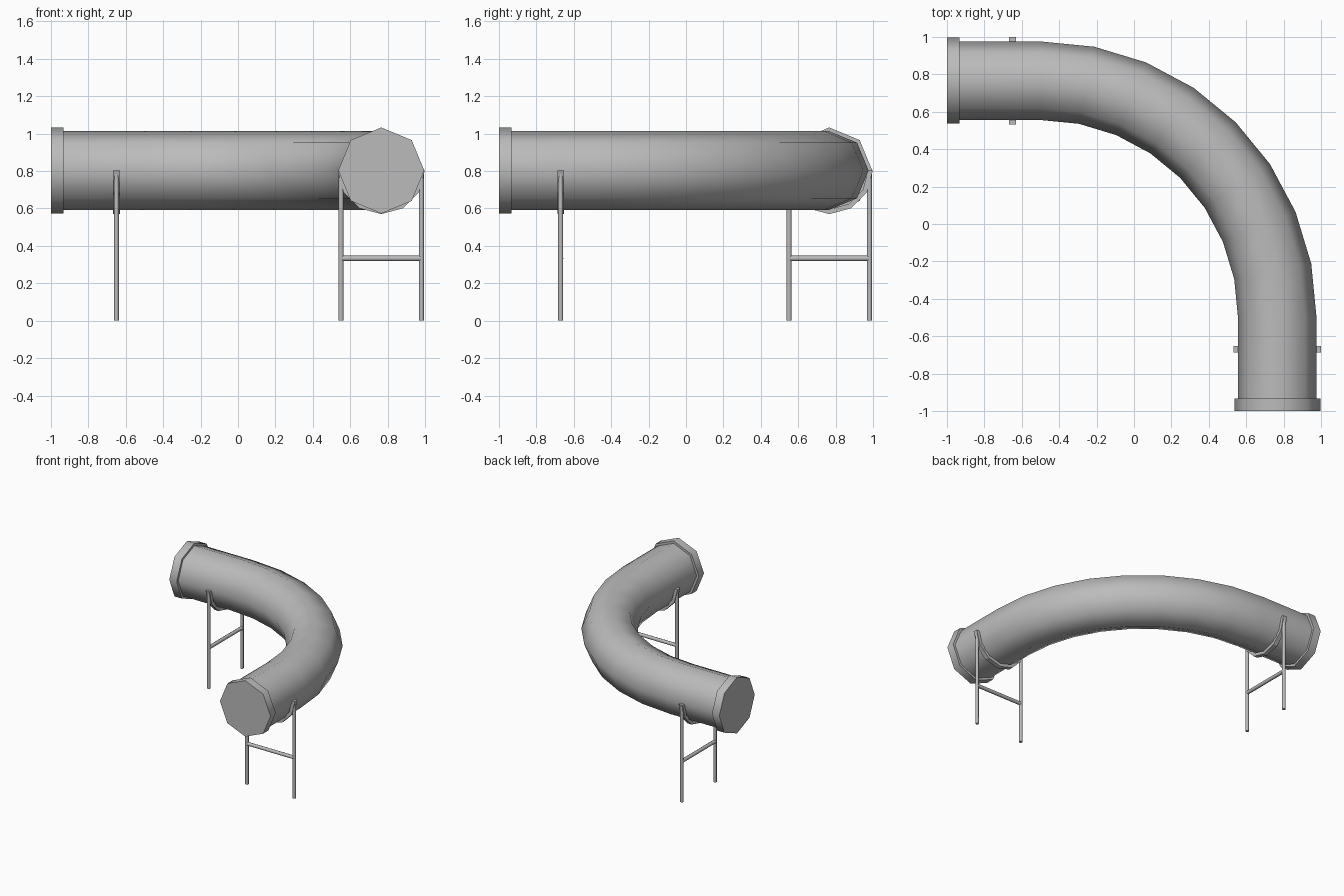
import bpy, bmesh, math
from mathutils import Vector

if "Cube" in bpy.data.objects:
    bpy.data.objects.remove(bpy.data.objects["Cube"], do_unlink=True)

AXIS = 0.766      # distance of each straight run from the centre planes
HEIGHT = 0.803    # height of the pipe axis
BEND = -0.5       # centre of the bend in x and y
UP = Vector((0, 0, 1))

grey = bpy.data.materials.new("plain grey")
grey.use_nodes = True
grey.diffuse_color = (0.5, 0.5, 0.5, 1)
grey.node_tree.nodes["Principled BSDF"].inputs["Base Color"].default_value = (0.5, 0.5, 0.5, 1)


def loft(name, rings, smooth_angle=None):
    """Skin a list of equal cross-sections and cap both ends."""
    bm = bmesh.new()
    loops = [[bm.verts.new(p) for p in ring] for ring in rings]
    for a, b in zip(loops, loops[1:]):
        for i in range(len(a)):
            j = (i + 1) % len(a)
            bm.faces.new((a[i], a[j], b[j], b[i]))
    bm.faces.new(loops[0])
    bm.faces.new(loops[-1])
    bmesh.ops.recalc_face_normals(bm, faces=bm.faces)
    mesh = bpy.data.meshes.new(name)
    bm.to_mesh(mesh)
    bm.free()
    mesh.materials.append(grey)
    obj = bpy.data.objects.new(name, mesh)
    bpy.context.collection.objects.link(obj)
    if smooth_angle:
        bpy.ops.object.select_all(action='DESELECT')
        obj.select_set(True)
        bpy.context.view_layer.objects.active = obj
        bpy.ops.object.shade_smooth_by_angle(angle=math.radians(smooth_angle))
    return obj


def ring(centre, u, v, radius, sides=8, turn=0.0):
    angles = [math.tau * (i + turn) / sides for i in range(sides)]
    return [centre + radius * (math.cos(a) * u + math.sin(a) * v) for a in angles]


def bar(name, start, end, radius):
    direction = (end - start).normalized()
    u = direction.orthogonal().normalized()
    v = direction.cross(u)
    return loft(name, [ring(p, u, v, radius) for p in (start, end)], 60)


# Pipe: straight run, quarter bend in eight steps, straight run
X, Y = Vector((1, 0, 0)), Vector((0, 1, 0))
stations = [(Vector((-0.99, AXIS, HEIGHT)), Y)]
for i in range(9):
    a = math.pi / 2 * (1 - i / 8)
    out = Vector((math.cos(a), math.sin(a), 0))
    stations.append((Vector((BEND, BEND, HEIGHT)) + out * (AXIS - BEND), out))
stations.append((Vector((AXIS, -0.99, HEIGHT)), X))
loft("pipe", [ring(p, out, UP, 0.21) for p, out in stations], 60)


def fittings(side, place, across, stand):
    """End collar and support stand of one run; place(t) is a point on its axis."""
    loft(side + "_collar", [ring(place(t), across, UP, 0.23) for t in (-1, -0.933)], 60)
    centre = place(stand)
    along = UP.cross(across)

    # Cradle strap under the pipe
    sections = []
    for i in range(7):
        a = math.pi * (1 + i / 6)
        d = math.cos(a) * across + math.sin(a) * UP
        sections.append([centre + d * r + along * w for r, w in
                         ((0.207, -0.018), (0.233, -0.018), (0.233, 0.018), (0.207, 0.018))])
    loft(side + "_cradle", sections)

    # Two posts and a cross bar
    foot = centre - HEIGHT * UP
    for label, s in (("inner", -1), ("outer", 1)):
        base = foot + across * s * 0.215
        bar(f"{side}_{label}_post", base, base + UP * 0.785, 0.0135)
    rail = foot + UP * 0.333
    bar(side + "_cross_bar", rail - across * 0.215, rail + across * 0.215, 0.0145)


fittings("front", lambda t: Vector((AXIS, t, HEIGHT)), X, -0.67)
fittings("right", lambda t: Vector((t, AXIS, HEIGHT)), Y, -0.65)
